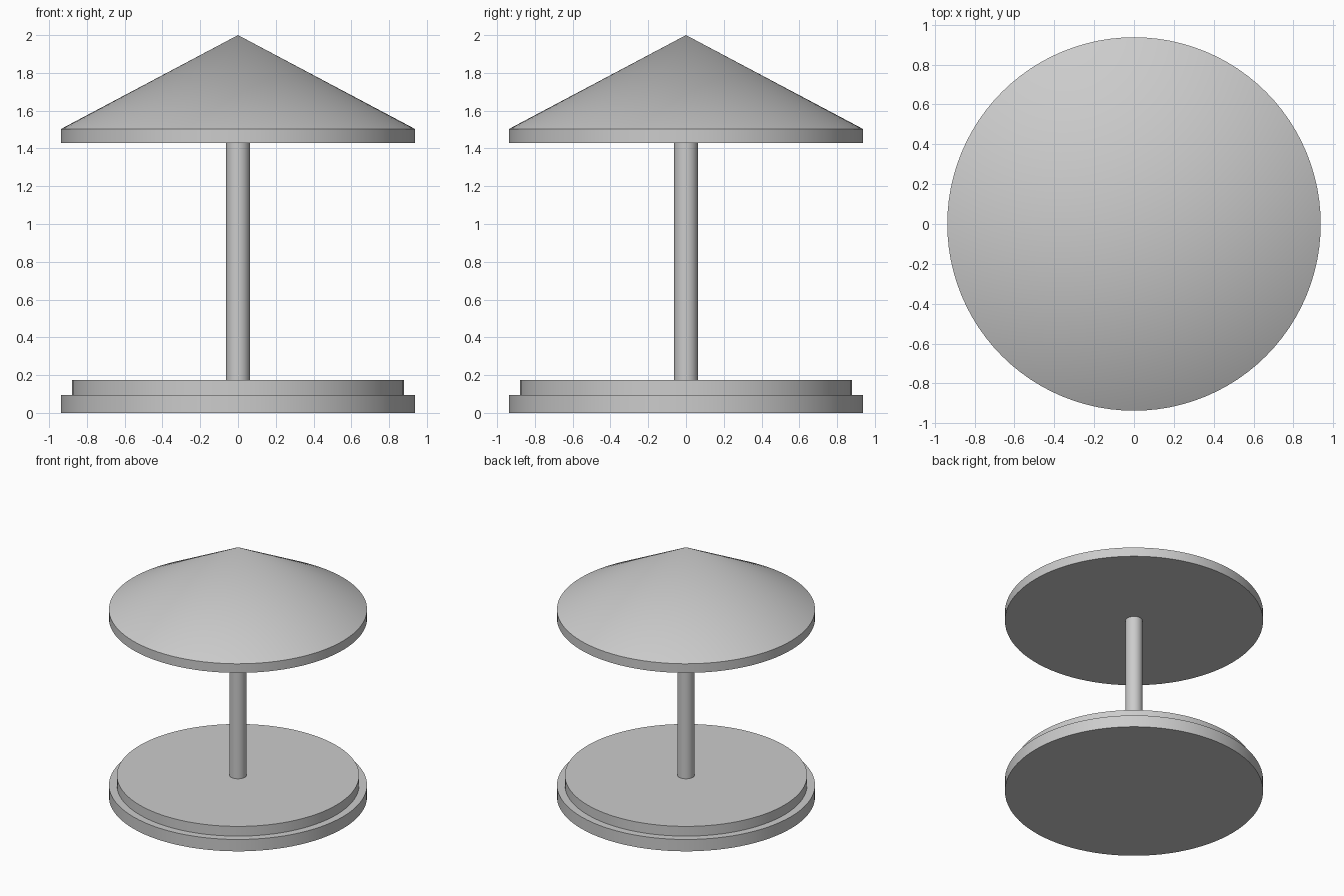
import bpy, math

if "Cube" in bpy.data.objects:
    bpy.data.objects.remove(bpy.data.objects["Cube"])

SIDES = 96


def smooth(obj, name):
    obj.name = name
    bpy.ops.object.shade_smooth_by_angle(angle=math.radians(20))
    return obj


def disc(name, radius, z0, z1):
    bpy.ops.mesh.primitive_cylinder_add(vertices=SIDES, radius=radius, depth=z1 - z0,
                                        location=(0, 0, (z0 + z1) / 2))
    return smooth(bpy.context.object, name)


# Stepped round base
disc("base_lower_step", 0.9375, 0.0, 0.095)
disc("base_upper_step", 0.88, 0.095, 0.173)

# Central column
disc("column", 0.0625, 0.173, 1.43)

# Canopy: flat rim with a pointed roof
disc("canopy_rim", 0.9375, 1.43, 1.503)
bpy.ops.mesh.primitive_cone_add(vertices=SIDES, radius1=0.9375, radius2=0, depth=2.0 - 1.503,
                                location=(0, 0, (2.0 + 1.503) / 2))
smooth(bpy.context.object, "canopy_roof")
